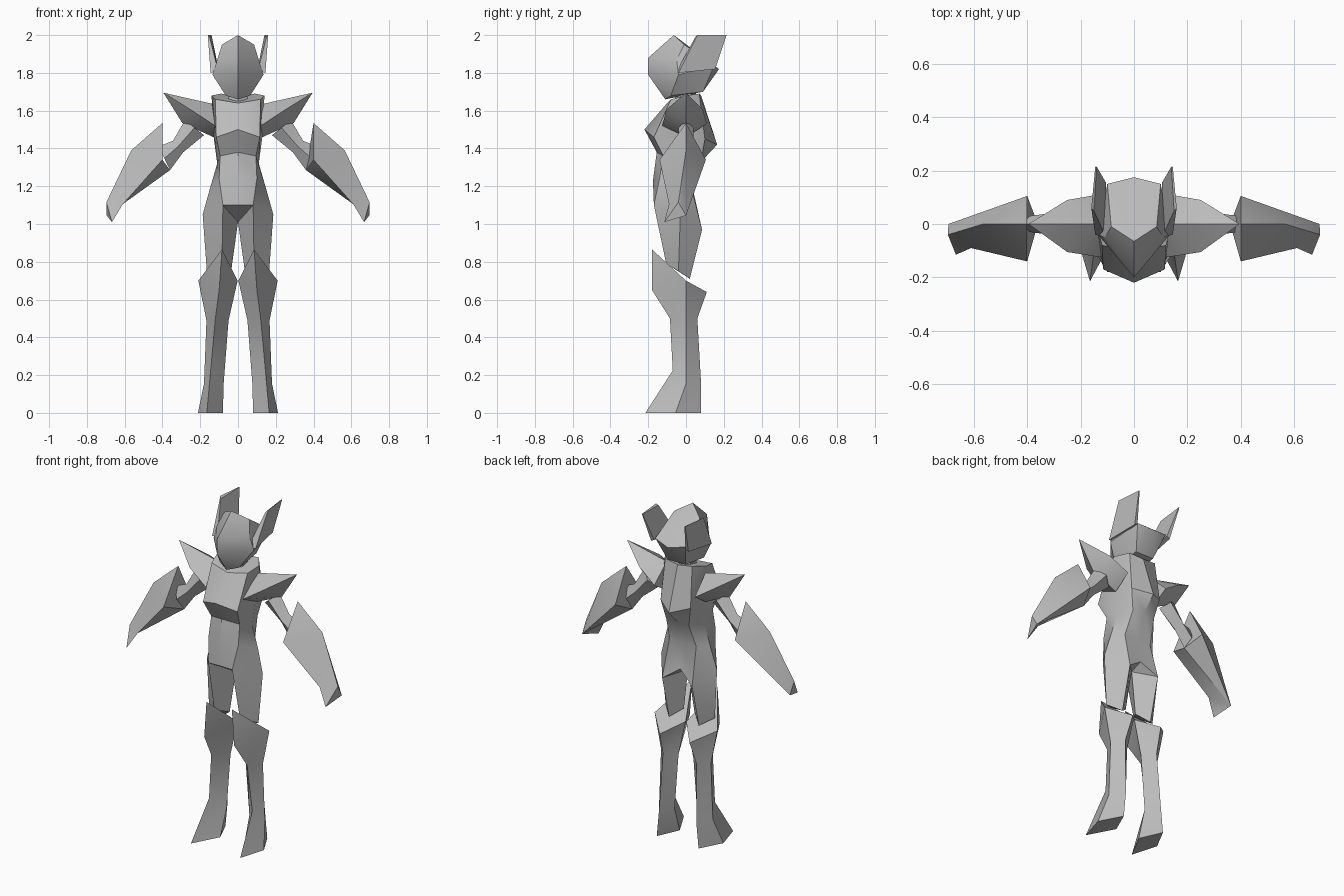
import bpy, bmesh, math
from mathutils import Vector

if "Cube" in bpy.data.objects:
    bpy.data.objects.remove(bpy.data.objects["Cube"])

grey = bpy.data.materials.new("plain_grey")
grey.diffuse_color = (0.5, 0.5, 0.5, 1)
grey.use_nodes = True
grey.node_tree.nodes["Principled BSDF"].inputs["Base Color"].default_value = grey.diffuse_color


def finish(name, bm, angle=35):
    bmesh.ops.remove_doubles(bm, verts=bm.verts, dist=0.001)
    bmesh.ops.recalc_face_normals(bm, faces=bm.faces)
    me = bpy.data.meshes.new(name)
    bm.to_mesh(me)
    bm.free()
    me.materials.append(grey)
    ob = bpy.data.objects.new(name, me)
    bpy.context.collection.objects.link(ob)
    bpy.ops.object.select_all(action='DESELECT')
    ob.select_set(True)
    bpy.context.view_layer.objects.active = ob
    bpy.ops.object.shade_smooth_by_angle(angle=math.radians(angle))
    return ob


def add_faces(bm, points, faces, side):
    vs = [bm.verts.new((x * side, y, z)) for x, y, z in points]
    for f in faces:
        f = f if side > 0 else f[::-1]
        bm.faces.new([vs[i] for i in f])


def pair(name, points, faces, angle=35):
    """One separate object on each side."""
    for side, label in ((1, "left"), (-1, "right")):
        bm = bmesh.new()
        add_faces(bm, points, faces, side)
        finish(label + "_" + name, bm, angle)


def hull(name, points, angle=25):
    bm = bmesh.new()
    for p in points:
        bm.verts.new(p)
    bmesh.ops.convex_hull(bm, input=bm.verts)
    loose = [v for v in bm.verts if not v.link_faces]
    bmesh.ops.delete(bm, geom=loose, context='VERTS')
    finish(name, bm, angle)


def strips(rings, n, closed):
    """Quads joining consecutive rings of n points."""
    out = []
    for r in range(rings - 1):
        for i in range(n if closed else n - 1):
            j = (i + 1) % n
            a, b = r * n, (r + 1) * n
            out.append((a + i, a + j, b + j, b + i))
    return out


# Body: half rings (front centre, front side, side, back side, back centre)
body = [
    (0, -.10, 1.64), (.12, -.08, 1.66), (.14, 0, 1.68), (.09, .07, 1.69), (0, .08, 1.68),
    (0, -.22, 1.50), (.115, -.17, 1.46), (.13, -.02, 1.47), (.10, .10, 1.45), (0, .165, 1.42),
    (0, -.155, 1.38), (.095, -.12, 1.36), (.11, -.02, 1.32), (.075, .08, 1.33), (0, .09, 1.34),
    (0, -.175, 1.23), (.10, -.14, 1.24), (.148, -.02, 1.19), (.09, .03, 1.19), (0, .035, 1.19),
    (0, -.168, 1.10), (.08, -.17, 1.10), (.187, -.03, 1.05), (.10, .085, .97), (0, .055, 1.04),
    (0, -.02, 1.01),
    # lower end of thigh: front, outer, back, inner
    (.085, -.105, .79), (.165, -.04, .75), (.10, .02, .71), (.035, -.03, .76)]
body_faces = strips(5, 5, False) + [
    (0, 4, 3, 2, 1), (20, 21, 25), (23, 24, 25),
    (21, 22, 27, 26), (22, 23, 28, 27), (23, 25, 29, 28), (25, 21, 26, 29),
    (26, 27, 28, 29)]
bm = bmesh.new()
for s in (1, -1):
    add_faces(bm, body, body_faces, s)
finish("body", bm)

# Neck
bm = bmesh.new()
bmesh.ops.create_cone(bm, cap_ends=True, segments=6, radius1=.06, radius2=.045, depth=.1)
bmesh.ops.translate(bm, verts=bm.verts, vec=Vector((0, 0, 1.70)))
finish("neck", bm)

# Helmet-shaped head
half = [(0, -.065, 2.0), (.085, -.01, 1.95), (0, -.20, 1.88), (0, -.20, 1.79),
        (0, -.11, 1.66), (.11, -.05, 1.87), (.135, -.04, 1.79), (.065, -.08, 1.68),
        (.10, .15, 1.84), (0, .175, 1.82), (.06, .09, 1.70)]
hull("head", half + [(-x, y, z) for x, y, z in half if x])

# Ear fins: thin plates swept up and back
fin = [(.105, -.05, 1.81), (.15, .05, 1.99), (.14, .215, 2.0), (.105, .155, 1.83)]
fin_out = [(.145, -.04, 1.80), (.16, .06, 2.0), (.145, .215, 2.0), (.125, .155, 1.82)]
pair("ear_fin", fin + fin_out, strips(2, 4, True) + [(3, 2, 1, 0), (4, 5, 6, 7)])

# Pointed shoulder pads
pad = [(.395, 0, 1.695), (.13, 0, 1.635), (.25, -.105, 1.605), (.12, -.125, 1.52),
       (.25, .09, 1.605), (.135, .11, 1.53), (.295, 0, 1.535), (.13, 0, 1.46)]
for s, label in ((1, "left"), (-1, "right")):
    hull(label + "_shoulder_pad", [(x * s, y, z) for x, y, z in pad])

# Upper arms: diamond section tube bending at the elbow
arm = []
for top, low, w in (((.28, 1.55), (.18, 1.47), .04),
                    ((.345, 1.44), (.29, 1.38), .04),
                    ((.42, 1.41), (.36, 1.285), .03)):
    mx, mz = (top[0] + low[0]) / 2, (top[1] + low[1]) / 2
    arm += [(top[0], 0, top[1]), (mx, -w, mz), (low[0], 0, low[1]), (mx, w, mz)]
pair("upper_arm", arm, strips(3, 4, True) + [(3, 2, 1, 0), (8, 9, 10, 11)])

# Forearm gauntlets: 0 top, 1 front, 2 bottom, 3 back, 4 bend, 5-6 wrist, 7 tip, 8 palm
forearm = [(.40, 0, 1.535), (.40, -.14, 1.34), (.36, 0, 1.285), (.40, .105, 1.34),
           (.565, 0, 1.39), (.697, -.04, 1.115), (.695, 0, 1.045),
           (.667, -.115, 1.01), (.61, -.09, 1.105)]
pair("forearm", forearm, [
    (0, 3, 2, 1), (0, 1, 4), (1, 8, 4), (8, 5, 4), (1, 2, 8), (8, 7, 5),
    (5, 7, 6), (0, 4, 3), (4, 5, 6), (4, 6, 3), (2, 3, 6), (2, 6, 8), (8, 6, 7)], 30)

# Boots: diamond rings (front ridge, outer, back ridge, inner) from sole to knee
boot = [
    (.165, -.215, 0), (.212, -.055, 0), (.14, .08, 0), (.08, -.055, 0),
    (.145, -.07, .225), (.18, .0, .155), (.125, .08, .155), (.076, .0, .155),
    (.12, -.085, .50), (.167, 0, .49), (.112, .06, .50), (.05, 0, .49),
    (.10, -.18, .65), (.21, 0, .70), (.10, .11, .64), (.002, 0, .70),
    (.085, -.18, .865)]
sides = [f for f in strips(4, 4, True) if f[0] not in (9, 10)]
pair("boot", boot, sides + [
    (9, 10, 13), (10, 14, 13), (10, 11, 15), (10, 15, 14),
    (3, 2, 1, 0), (12, 13, 16), (15, 12, 16), (13, 14, 15), (13, 15, 16)], 30)
